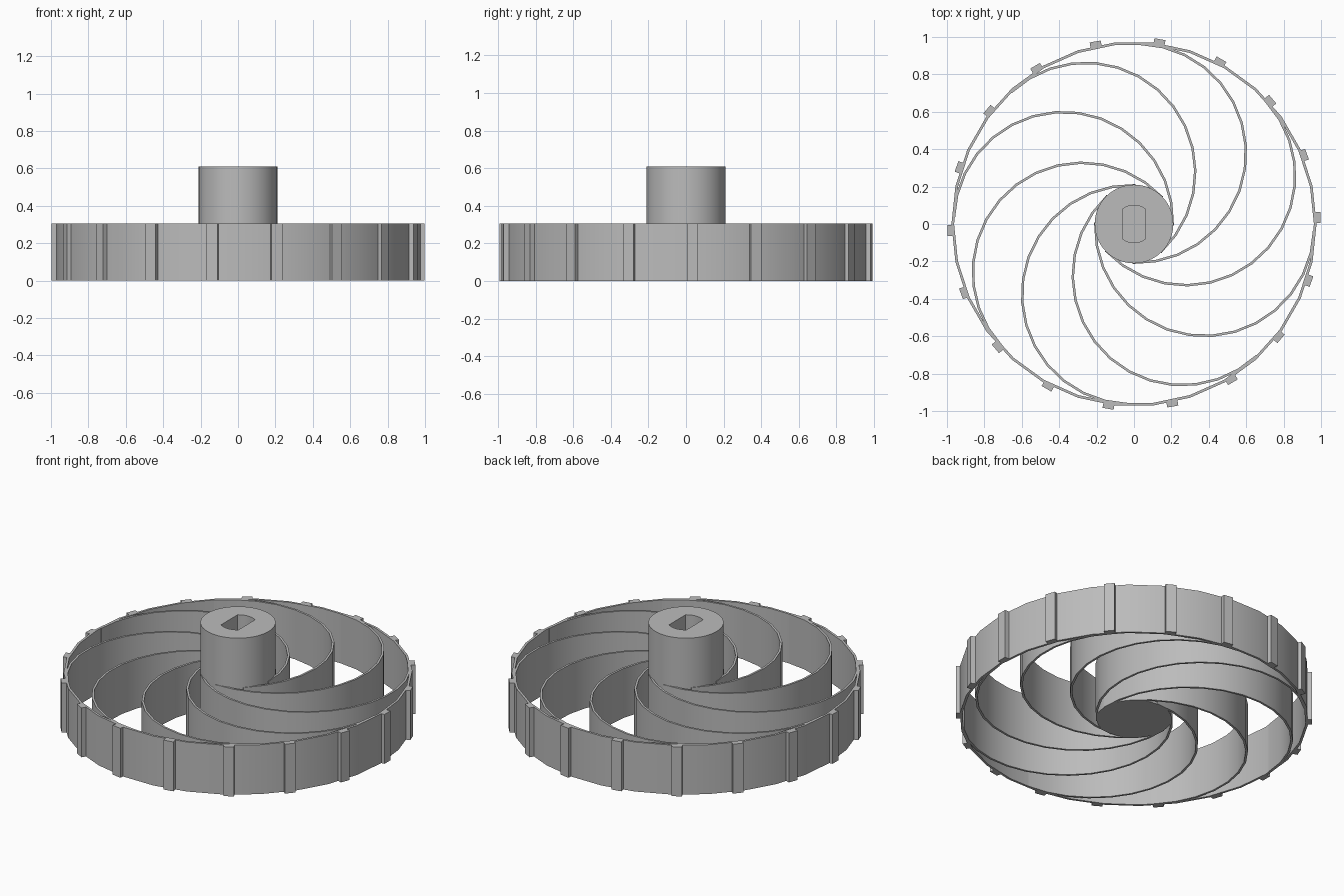
import bpy, bmesh
from math import cos, sin, radians

cube = bpy.data.objects.get("Cube")
if cube:
    bpy.data.objects.remove(cube, do_unlink=True)

HEIGHT = 0.305      # wheel width
HUB_TOP = 0.61
SPOKES, TREADS = 8, 18

grey = bpy.data.materials.new("mid grey")
grey.use_nodes = True
grey.diffuse_color = (0.5, 0.5, 0.5, 1)
grey.node_tree.nodes["Principled BSDF"].inputs["Base Color"].default_value = (0.5, 0.5, 0.5, 1)


def finish(name, bm):
    """Turn a bmesh into a smooth-by-angle object."""
    bmesh.ops.recalc_face_normals(bm, faces=bm.faces)
    mesh = bpy.data.meshes.new(name)
    bm.to_mesh(mesh)
    bm.free()
    mesh.materials.append(grey)
    obj = bpy.data.objects.new(name, mesh)
    bpy.context.collection.objects.link(obj)
    bpy.ops.object.select_all(action='DESELECT')
    obj.select_set(True)
    bpy.context.view_layer.objects.active = obj
    bpy.ops.object.shade_smooth_by_angle(angle=radians(30))
    return obj


def prism(name, points, low, high):
    """Extrude a flat outline from low to high."""
    bm = bmesh.new()
    rings = [[bm.verts.new((x, y, z)) for x, y in points] for z in (low, high)]
    n = len(points)
    for ring in rings:
        bm.faces.new(ring)
    for i in range(n):
        j = (i + 1) % n
        bm.faces.new((rings[0][i], rings[0][j], rings[1][j], rings[1][i]))
    return finish(name, bm)


def band(name, centre, inner, outer, start, steps, closed=False):
    """Thin upright wall following an arc in 12 degree steps."""
    bm = bmesh.new()
    sections = []
    for i in range(steps if closed else steps + 1):
        a = radians(start + 12 * i)
        sections.append([bm.verts.new((centre[0] + r * cos(a), centre[1] + r * sin(a), z))
                         for r, z in ((inner, 0), (outer, 0), (outer, HEIGHT), (inner, HEIGHT))])
    for i in range(steps):
        a, b = sections[i], sections[(i + 1) % len(sections)]
        for k in range(4):
            m = (k + 1) % 4
            bm.faces.new((a[k], a[m], b[m], b[k]))
    if not closed:
        bm.faces.new(sections[0])
        bm.faces.new(sections[-1])
    return finish(name, bm)


def circle(radius, count):
    return [(radius * cos(radians(360 * i / count)), radius * sin(radians(360 * i / count)))
            for i in range(count)]


# Rim
band("rim", (0, 0), 0.962, 0.976, 0, 30, closed=True)

# Curved spokes: half circles running from the hub out to the rim
for i in range(SPOKES):
    angle = 178 + i * 360 / SPOKES
    a = radians(angle)
    band(f"spoke_{i + 1}", (0.378 * cos(a), 0.378 * sin(a)), 0.579, 0.592, angle - 180, 15)

# Tread bars around the rim
for i in range(TREADS):
    a = radians(i * 360 / TREADS)
    corners = [(0.964, 0.005), (0.997, 0.005), (0.997, 0.065), (0.964, 0.065)]
    prism(f"tread_{i + 1}", [(x * cos(a) - y * sin(a), x * sin(a) + y * cos(a))
                             for x, y in corners], 0, HEIGHT)

# Hub with a blind shaft socket that has two flat sides
hub = prism("hub", circle(0.21, 96), 0, HUB_TOP)
outline = [p for p in circle(0.1, 120) if abs(p[0]) < 0.062]
cutter = prism("socket_cutter", outline, HEIGHT, HUB_TOP + 0.1)
cut = hub.modifiers.new("socket", 'BOOLEAN')
cut.operation = 'DIFFERENCE'
cut.solver = 'EXACT'
cut.object = cutter
bpy.context.view_layer.objects.active = hub
bpy.ops.object.modifier_apply(modifier=cut.name)
bpy.data.objects.remove(cutter, do_unlink=True)
bpy.ops.object.select_all(action='DESELECT')
hub.select_set(True)
bpy.context.view_layer.objects.active = hub
bpy.ops.object.shade_smooth_by_angle(angle=radians(30))
